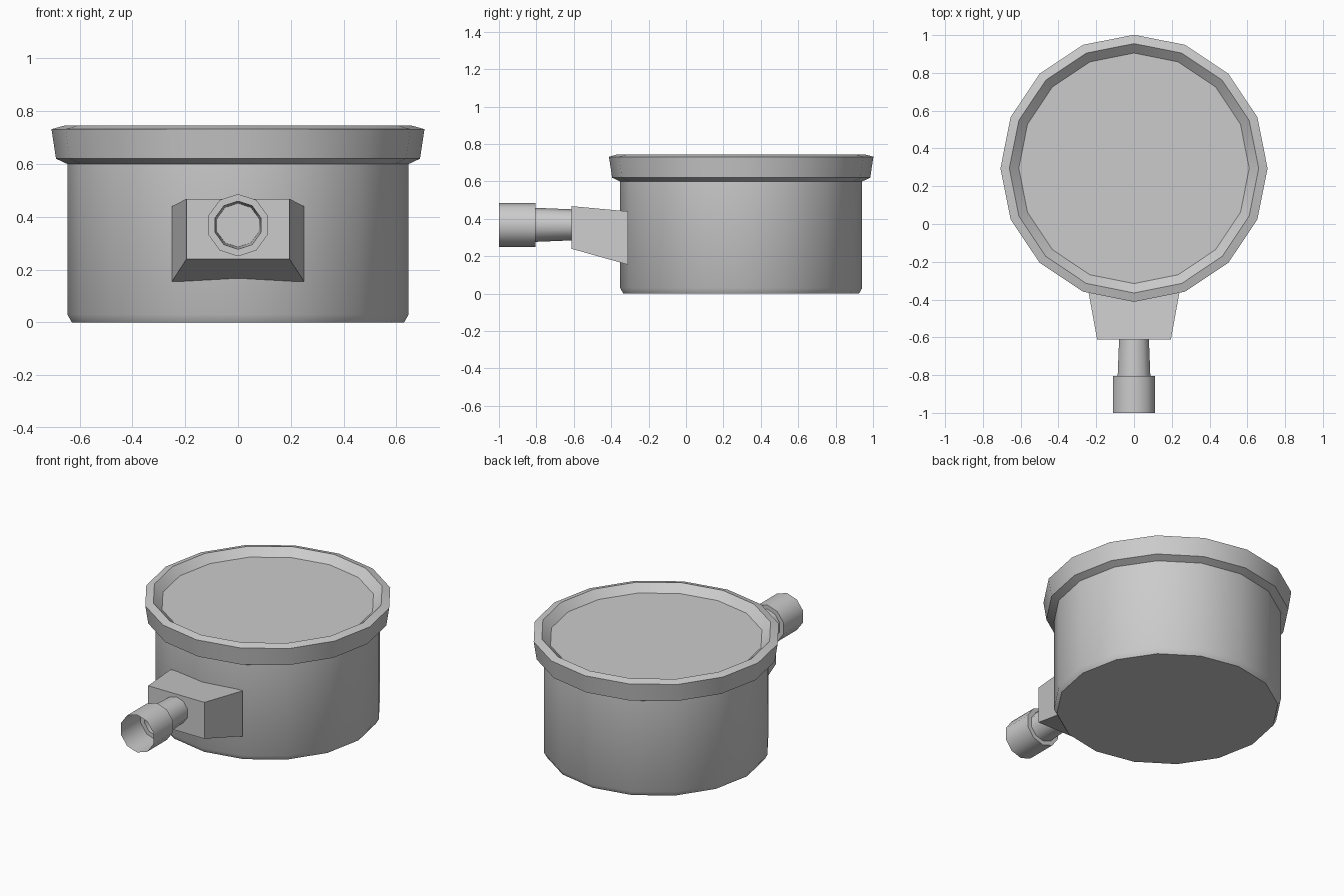
import bpy, bmesh, math
from mathutils import Matrix

if "Cube" in bpy.data.objects:
    bpy.data.objects.remove(bpy.data.objects["Cube"])


def lathe(name, profile, sides, matrix, caps=True):
    """Revolve (radius, height) points about z; close the ends on request."""
    bm = bmesh.new()
    rings = []
    for r, h in profile:
        rings.append([bm.verts.new((r * math.sin(2 * math.pi * i / sides),
                                    r * math.cos(2 * math.pi * i / sides), h))
                      for i in range(sides)])
    for a, b in zip(rings, rings[1:]):
        for i in range(sides):
            j = (i + 1) % sides
            bm.faces.new((a[j], a[i], b[i], b[j]))
    if caps:
        bm.faces.new(rings[0])
        bm.faces.new(rings[-1][::-1])
    bmesh.ops.transform(bm, matrix=matrix, verts=bm.verts)
    return finish(name, bm)


def finish(name, bm, angle=40):
    mesh = bpy.data.meshes.new(name)
    bm.to_mesh(mesh)
    bm.free()
    obj = bpy.data.objects.new(name, mesh)
    bpy.context.collection.objects.link(obj)
    bpy.ops.object.select_all(action='DESELECT')
    obj.select_set(True)
    bpy.context.view_layer.objects.active = obj
    bpy.ops.object.shade_smooth_by_angle(angle=math.radians(angle))
    return obj


# Round case with flared rim and recessed face
lathe("gauge_case",
      [(0.63, 0), (0.647, 0.03), (0.647, 0.60), (0.69, 0.62), (0.707, 0.732),
       (0.66, 0.745), (0.61, 0.70)],
      16, Matrix.Translation((0, 0.295, 0)))

# Tapered connector block on the front of the case
bm = bmesh.new()
ends = []
for y, hw, z0, z1 in [(-0.31, 0.25, 0.155, 0.44), (-0.612, 0.195, 0.24, 0.468)]:
    ends.append([bm.verts.new(p) for p in
                 [(-hw, y, z0), (hw, y, z0), (hw, y, z1), (-hw, y, z1)]])
back, front = ends
bm.faces.new(front)
for i in range(4):
    j = (i + 1) % 4
    bm.faces.new((back[i], back[j], front[j], front[i]))
bmesh.ops.recalc_face_normals(bm, faces=bm.faces)
finish("connector_block", bm, 10)

# Open pipe: thin stem stepping out to the wider fitting
pipe = Matrix.Translation((0, 0, 0.368)) @ Matrix.Rotation(math.radians(90), 4, 'X')
lathe("pipe_fitting",
      [(0.083, 0.61), (0.091, 0.805), (0.118, 0.805), (0.118, 1.0)],
      10, pipe, caps=False)
